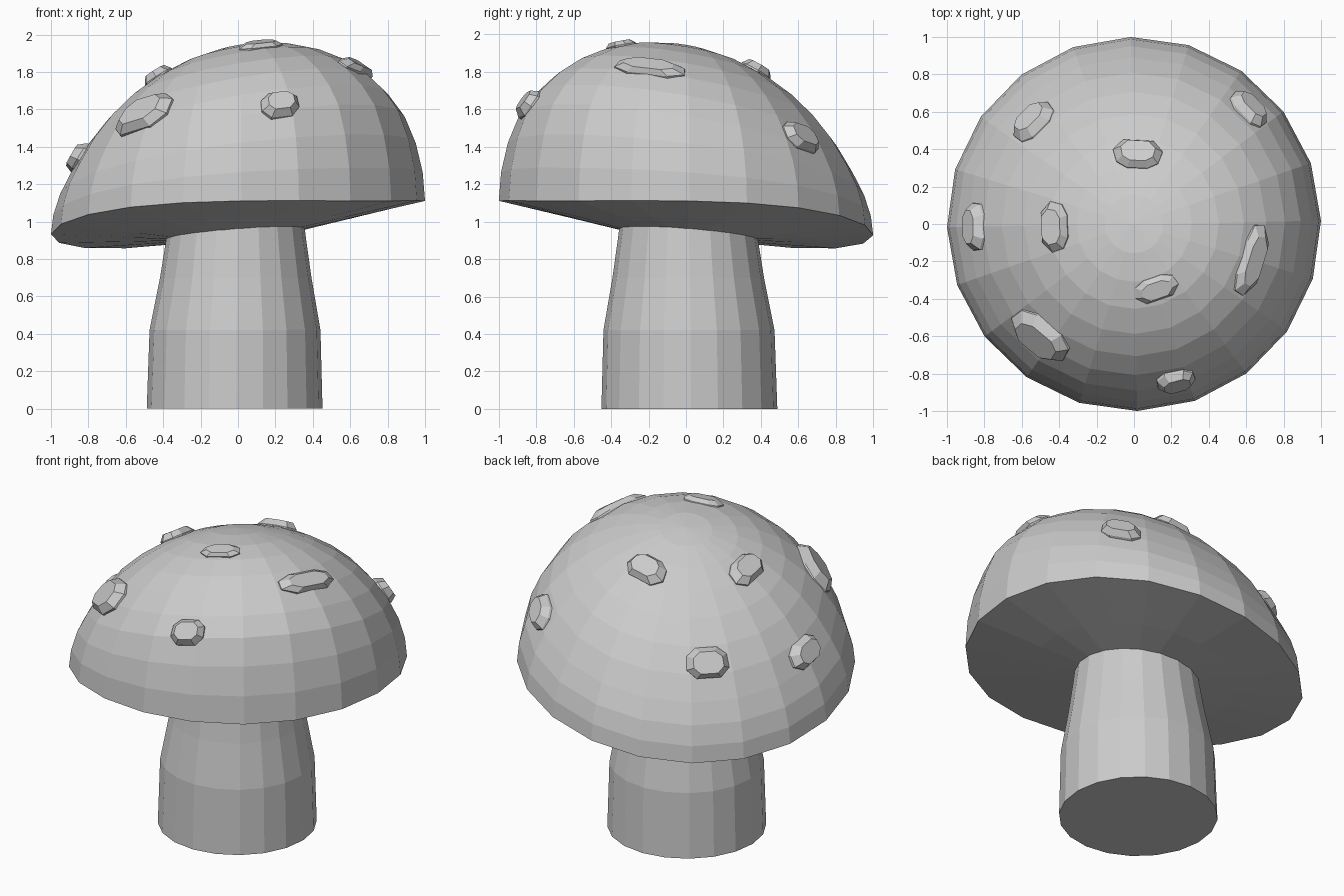
import bpy, bmesh
from math import sin, cos, pi, radians, acos, sqrt
from mathutils import Vector

if "Cube" in bpy.data.objects:
    bpy.data.objects.remove(bpy.data.objects["Cube"])

SEG = 20
TURN = radians(1)


def make(name, bm):
    bmesh.ops.recalc_face_normals(bm, faces=bm.faces)
    me = bpy.data.meshes.new(name)
    bm.to_mesh(me)
    bm.free()
    ob = bpy.data.objects.new(name, me)
    bpy.context.collection.objects.link(ob)
    return ob


def loft(name, rings):
    """Skin a list of point rings and close both ends."""
    bm = bmesh.new()
    rows = [[bm.verts.new(p) for p in ring] for ring in rings]
    n = len(rows[0])
    for a, b in zip(rows, rows[1:]):
        for i in range(n):
            j = (i + 1) % n
            bm.faces.new((a[i], a[j], b[j], b[i]))
    bm.faces.new(rows[0])
    bm.faces.new(rows[-1])
    bmesh.ops.remove_doubles(bm, verts=bm.verts, dist=1e-4)
    return make(name, bm)


def rim_tilt(s):
    return 0.038 + 0.128 * s - 0.075 * s * s


def cap_point(elev, theta):
    """Lopsided dome: higher towards the front right, drooping at the back left."""
    r, t = cos(elev), sin(elev)
    x, y = r * cos(theta), r * sin(theta)
    s = (x - y) / sqrt(2)
    w = min(1, 2.2 * t)
    z = 1.02 + 0.91 * max(t, 0) ** 1.06 + w * 0.24 * s + (1 - w) * rim_tilt(s)
    return Vector((x, y, z))


def under_point(r, theta):
    """Underside, blending from the wavy rim to the stem junction."""
    x, y = r * cos(theta), r * sin(theta)
    e = cap_point(0, theta)
    s = (cos(theta) - sin(theta)) / sqrt(2)
    f = (r - 0.36) / 0.64
    z = e.z * f + (0.935 + 0.042 * s) * (1 - f)
    return Vector((x, y, z))


angles = [TURN + 2 * pi * i / SEG for i in range(SEG)]

# cap: underside then dome
rings = [[under_point(r, a) for a in angles] for r in (0.3, 0.6)]
rings += [[cap_point(radians(9 * k), a) for a in angles] for k in range(10)]
rings.append([cap_point(radians(89.5), a) for a in angles])
loft("mushroom_cap", rings)

# stem: radius, height, sideways lean
stem = [(0.47, 0, -0.018), (0.457, 0.42, -0.016), (0.405, 0.7, -0.012),
        (0.375, 0.9, -0.01), (0.36, 1.0, -0.008)]
loft("mushroom_stem", [[(r * cos(a) + o, r * sin(a) - o, z) for a in angles]
                       for r, z, o in stem])

# raised spots: radius from axis, angle, half width, half height, lift
spots = [(0.38, 87, 0.13, 0.085, 0.04), (0.43, 182, 0.135, 0.08, 0.04),
         (0.85, 181, 0.13, 0.08, 0.045), (0.77, 134.5, 0.13, 0.09, 0.045),
         (0.87, 45, 0.12, 0.09, 0.045), (0.67, -17, 0.2, 0.08, 0.03),
         (0.37, -71, 0.12, 0.07, 0.025), (0.79, -130, 0.18, 0.13, 0.045),
         (0.87, -75, 0.105, 0.09, 0.04)]
outline = [(1, 0.45), (0.55, 1), (-0.55, 1), (-1, 0.45),
           (-1, -0.45), (-0.55, -1), (0.55, -1), (1, -0.45)]
for n, (r, th, hw, hh, lift) in enumerate(spots, 1):
    layers = []
    for scale, h in ((1, -0.04), (0.95, 0.005), (0.65, lift)):
        ring = []
        for u, v in outline:
            p = cap_point(acos(r) + v * hh * scale, radians(th) + u * hw * scale / r)
            out = (p - Vector((0, 0, 1.02))).normalized()
            ring.append(p + out * h)
        layers.append(ring)
    loft(f"cap_spot_{n}", layers)
